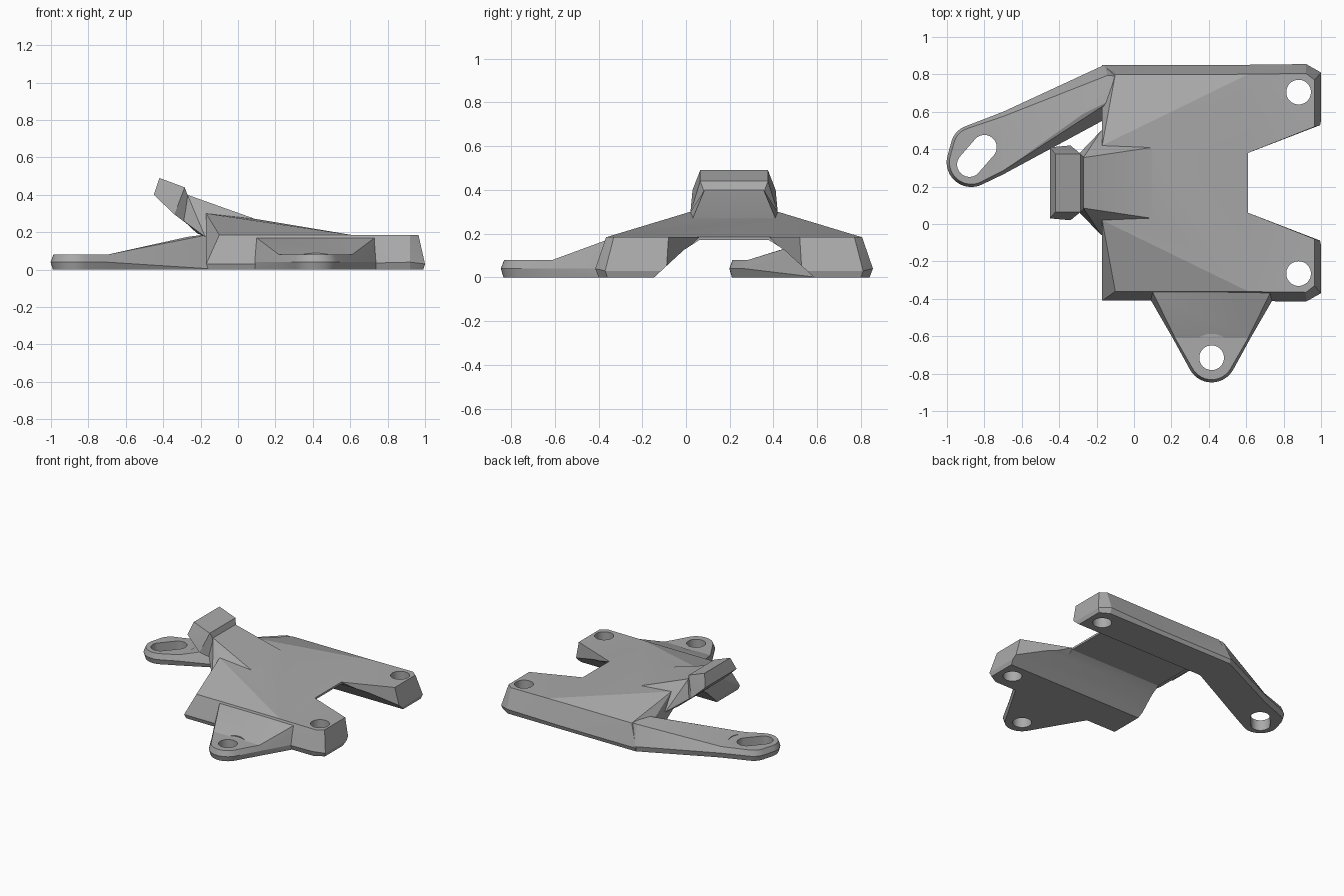
import bpy, bmesh, math
from mathutils import Vector

if "Cube" in bpy.data.objects:
    bpy.data.objects.remove(bpy.data.objects["Cube"])

grey = bpy.data.materials.new("plain grey")
grey.use_nodes = True
grey.diffuse_color = (0.4, 0.4, 0.4, 1)
grey.node_tree.nodes["Principled BSDF"].inputs["Base Color"].default_value = (0.4, 0.4, 0.4, 1)

MID = 0.22  # y of the saddle's symmetry plane


def flip(points):
    return [(x, 2 * MID - y, z) for x, y, z in points]


def both(points):
    return points + flip(points)


def hull(name, points):
    """Convex solid around a few corner points."""
    bm = bmesh.new()
    for p in points:
        bm.verts.new(p)
    res = bmesh.ops.convex_hull(bm, input=bm.verts)
    bmesh.ops.delete(bm, geom=list({v for v in res["geom_interior"] + res["geom_unused"]
                                    if isinstance(v, bmesh.types.BMVert)}), context="VERTS")
    bmesh.ops.dissolve_limit(bm, angle_limit=0.01, verts=bm.verts, edges=bm.edges)
    bmesh.ops.recalc_face_normals(bm, faces=bm.faces)
    mesh = bpy.data.meshes.new(name)
    bm.to_mesh(mesh)
    bm.free()
    mesh.materials.append(grey)
    obj = bpy.data.objects.new(name, mesh)
    bpy.context.collection.objects.link(obj)
    return obj


def ring(x, y, z, r, n=40):
    return [(x + r * math.cos(math.tau * i / n), y + r * math.sin(math.tau * i / n), z)
            for i in range(n)]


def pad(x, y, r):
    """Round, slightly chamfered end of a mounting tab."""
    return ring(x, y, 0, r - 0.012) + ring(x, y, 0.04, r) + ring(x, y, 0.08, r - 0.015)


def cutter(name, centres, r, low, high):
    return hull(name, [p for x, y in centres for z in (low, high) for p in ring(x, y, z, r)])


def combine(base, tool, operation):
    mod = base.modifiers.new(operation, "BOOLEAN")
    mod.operation, mod.object, mod.solver = operation, tool, "EXACT"
    bpy.context.view_layer.objects.active = base
    bpy.ops.object.modifier_apply(modifier=mod.name)
    bpy.data.objects.remove(tool)


# Saddle roof with sloping sides
plate = hull("mounting_bracket", both([
    (-0.16, -0.40, 0), (-0.17, -0.41, 0.03), (-0.10, -0.36, 0.185),
    (-0.08, -0.13, 0.25), (-0.17, 0.02, 0.30), (0.10, 0.03, 0.27),
    (0.61, 0.06, 0.187), (0.61, -0.36, 0.185), (0.61, -0.41, 0.03), (0.61, -0.40, 0)]))

# Two legs at the left end
leg = [(0.5, -0.40, 0), (0.92, -0.40, 0), (0.99, -0.36, 0), (0.99, -0.14, 0), (0.5, -0.14, 0),
       (0.5, -0.41, 0.03), (0.92, -0.415, 0.04), (1.0, -0.37, 0.03), (1.0, -0.09, 0.03),
       (0.5, -0.36, 0.185), (0.92, -0.365, 0.185), (0.965, -0.33, 0.185),
       (0.965, -0.08, 0.185), (0.61, 0.06, 0.185), (0.5, 0.06, 0.185)]
combine(plate, hull("front_leg", leg), "UNION")
combine(plate, hull("back_leg", flip(leg)), "UNION")

# Tunnel under the saddle
profile = [(-0.20, -0.05), (-0.14, 0), (-0.065, 0.065), (-0.01, 0.125), (0.06, 0.17)]
combine(plate, hull("tunnel", both([(x, y, z) for x in (-0.5, 1.2) for y, z in profile])),
        "DIFFERENCE")

# Raised neck and head
combine(plate, hull("neck", both([
    (0.10, 0.03, 0.268), (-0.27, 0.085, 0.40), (-0.29, 0.06, 0.26),
    (-0.22, 0.03, 0.195), (-0.175, -0.06, 0.175), (-0.06, -0.05, 0.19)])), "UNION")
combine(plate, hull("head", both([
    (-0.45, 0.03, 0.40), (-0.34, 0.02, 0.295), (-0.42, 0.065, 0.49),
    (-0.285, 0.065, 0.44), (-0.27, 0.08, 0.40), (-0.28, 0.07, 0.25)])), "UNION")

# Front tab: round end and ramp up to the plate
tab_ramp = [(s * w + 0.415, y, z) for s in (-1, 1) for w, y, z in (
    (0.33, -0.39, 0), (0.335, -0.39, 0.04), (0.315, -0.34, 0.175), (0.315, -0.365, 0.17),
    (0.195, -0.61, 0.08), (0.208, -0.61, 0.04), (0.2, -0.61, 0))]
tab_end = [p for p in tab_ramp if p[1] < -0.6] + pad(0.415, -0.715, 0.132)

# Long side arm: round end and ramp
kink = [(-0.70, 0.585, 0), (-0.70, 0.60, 0.04), (-0.70, 0.575, 0.08),
        (-0.70, 0.28, 0), (-0.70, 0.265, 0.04), (-0.70, 0.285, 0.08)]
arm_end = kink + pad(-0.87, 0.33, 0.132) + pad(-0.86, 0.41, 0.12)
arm_ramp = kink + [(-0.16, 0.84, 0), (-0.16, 0.85, 0.04), (-0.14, 0.795, 0.185),
                   (-0.27, 0.59, 0.175), (-0.22, 0.54, 0), (-0.09, 0.68, 0.2), (-0.08, 0.60, 0),
                   (0, 0.84, 0), (0, 0.78, 0.185)]
for name, points in (("tab_ramp", tab_ramp), ("tab_end", tab_end),
                     ("arm_ramp", arm_ramp), ("arm_end", arm_end)):
    combine(plate, hull(name, points), "UNION")

# Screw holes, slot and the clearance around them
slot = [(-0.88, 0.318), (-0.8, 0.41)]
for centres in ([(0.415, -0.715)], [(0.88, -0.265)], [(0.88, 0.705)], slot):
    combine(plate, cutter("hole", centres, 0.066, -0.1, 0.5), "DIFFERENCE")
for centres in ([(0.415, -0.715)], slot):
    combine(plate, cutter("clearance", centres, 0.128, 0.081, 0.5), "DIFFERENCE")

bpy.ops.object.select_all(action="DESELECT")
plate.select_set(True)
bpy.context.view_layer.objects.active = plate
bpy.ops.object.shade_smooth_by_angle(angle=math.radians(14))
